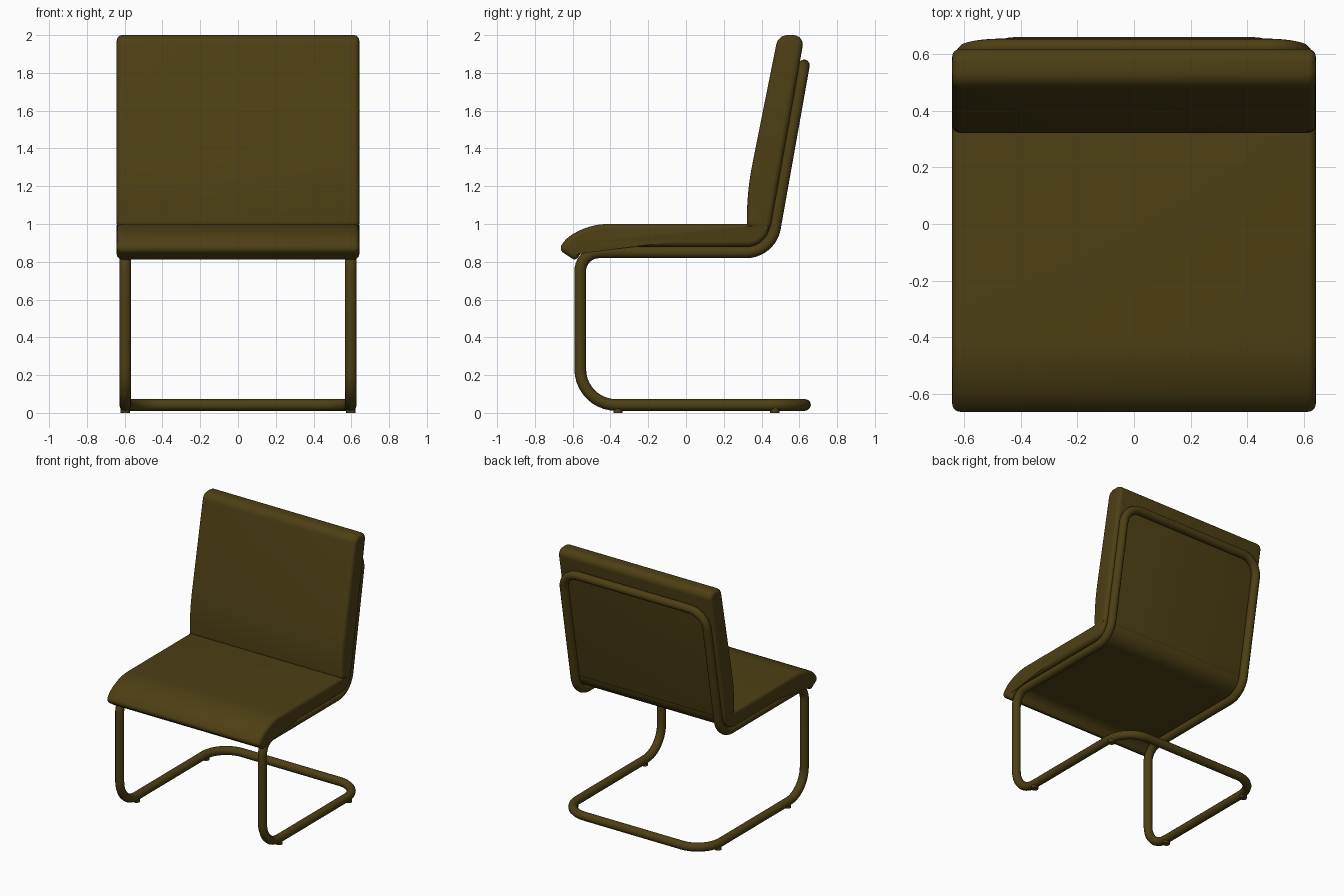
import bpy, bmesh, math
from mathutils import Vector

if "Cube" in bpy.data.objects:
    bpy.data.objects.remove(bpy.data.objects["Cube"])

mat = bpy.data.materials.new("olive_brown")
mat.diffuse_color = (0.075, 0.05, 0.007, 1)
mat.use_nodes = True
mat.node_tree.nodes["Principled BSDF"].inputs["Base Color"].default_value = mat.diffuse_color


def rounded(corners, steps=8):
    """Closed path through (point, tangent_length) corners, each rounded by an arc."""
    pts, n = [], len(corners)
    for i, (p, t) in enumerate(corners):
        u = (corners[i - 1][0] - p).normalized()
        v = (corners[(i + 1) % n][0] - p).normalized()
        c = p + (u + v).normalized() * t / math.cos(u.angle(v) / 2)
        a, b = p + u * t - c, p + v * t - c
        phi = a.angle(b)
        for k in range(steps + 1):
            s = k / steps
            pts.append(c + (a * math.sin((1 - s) * phi) + b * math.sin(s * phi)) / math.sin(phi))
    return pts


def smooth(ob):
    bpy.ops.object.select_all(action='DESELECT')
    ob.select_set(True)
    bpy.context.view_layer.objects.active = ob
    bpy.ops.object.shade_smooth_by_angle(angle=math.radians(40))


def cushion(name, profile, half_width=0.642, r=0.028, steps=5):
    """Side profile (y, z, tangent) swept across x, with rounded side edges."""
    pts = rounded([(Vector((0, y, z)), t) for y, z, t in profile])
    n = len(pts)
    normals = []
    for i in range(n):
        d = (pts[(i + 1) % n] - pts[i - 1]).normalized()
        normals.append(Vector((0, -d.z, d.y)))  # inward for a counterclockwise profile
    half = []
    for k in range(steps + 1):
        a = math.pi / 2 * k / steps
        half.append((half_width - r + r * math.sin(a), r * (1 - math.cos(a))))
    sections = [(-x, i) for x, i in reversed(half)] + half
    bm = bmesh.new()
    rings = [[bm.verts.new(p + nrm * ins + Vector((x, 0, 0))) for p, nrm in zip(pts, normals)]
             for x, ins in sections]
    for r0, r1 in zip(rings, rings[1:]):
        for i in range(n):
            j = (i + 1) % n
            bm.faces.new((r0[i], r0[j], r1[j], r1[i]))
    bm.faces.new(rings[0])
    bm.faces.new(rings[-1])
    bmesh.ops.recalc_face_normals(bm, faces=bm.faces)
    me = bpy.data.meshes.new(name)
    bm.to_mesh(me)
    bm.free()
    ob = bpy.data.objects.new(name, me)
    bpy.context.collection.objects.link(ob)
    me.materials.append(mat)
    smooth(ob)
    return ob


# Seat cushion with drooping front nose
cushion("seat_cushion", [
    (-0.585, 0.805, 0.02), (-0.53, 0.88, 0.05), (0.423, 0.88, 0.10), (0.445, 1.0, 0.01),
    (-0.50, 1.0, 0.09), (-0.63, 0.93, 0.04), (-0.675, 0.865, 0.03)])

# Backrest cushion, leaning back
cushion("back_cushion", [
    (0.322, 0.98, 0.03), (0.445, 0.97, 0.03), (0.628, 2.0, 0.06),
    (0.488, 2.0, 0.05), (0.322, 1.17, 0.15)][::1])

# Continuous bent tube frame
X = 0.597
side = [((0.63, 0.042), 0.19), ((-0.56, 0.042), 0.19), ((-0.56, 0.85), 0.10),
        ((0.448, 0.85), 0.13), ((0.624, 1.84), 0.13)]
loop = [(Vector((X, y, z)), t) for (y, z), t in side]
loop += [(Vector((-X, y, z)), t) for (y, z), t in reversed(side)]
path = rounded(loop, 10)
cu = bpy.data.curves.new("tube_frame", 'CURVE')
cu.dimensions = '3D'
cu.bevel_depth = 0.031
cu.bevel_resolution = 4
sp = cu.splines.new('POLY')
sp.points.add(len(path) - 1)
for q, p in zip(sp.points, path):
    q.co = (*p, 1)
sp.use_cyclic_u = True
sp.use_smooth = True
cu.materials.append(mat)
bpy.context.collection.objects.link(bpy.data.objects.new("tube_frame", cu))

# Small glide feet under the floor rails
for sx, side_name in ((-1, "left"), (1, "right")):
    for y, end in ((-0.36, "front"), (0.47, "rear")):
        bpy.ops.mesh.primitive_cylinder_add(vertices=16, radius=0.024, depth=0.03,
                                            location=(sx * X, y, 0.015))
        foot = bpy.context.object
        foot.name = f"foot_{end}_{side_name}"
        foot.data.materials.append(mat)
        smooth(foot)
